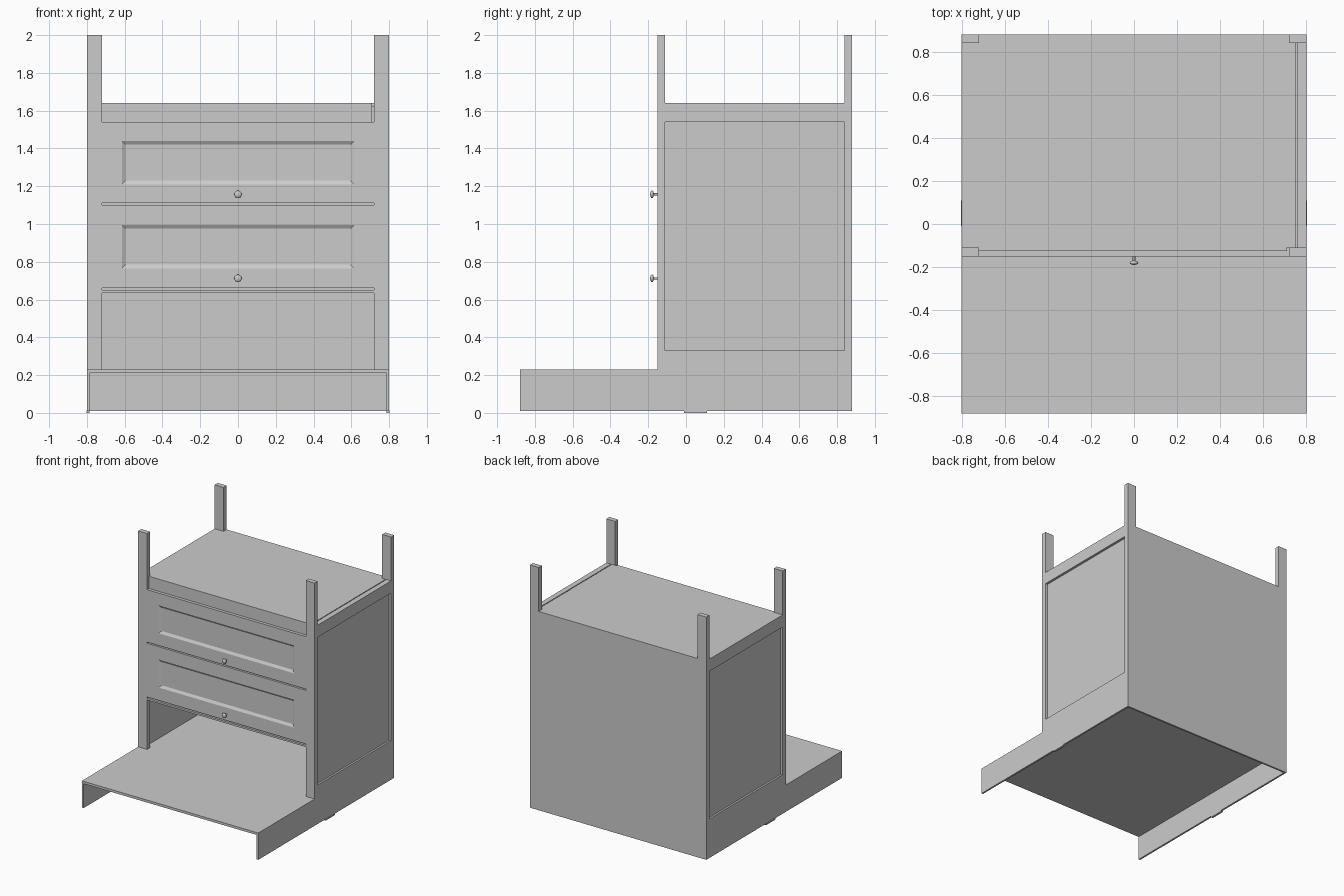
import bpy
import bmesh
from mathutils import Matrix

if "Cube" in bpy.data.objects:
    bpy.data.objects.remove(bpy.data.objects["Cube"])

grey = bpy.data.materials.new("plain grey")
grey.use_nodes = True
colour = (0.6, 0.6, 0.6, 1)
grey.diffuse_color = colour
grey.node_tree.nodes["Principled BSDF"].inputs["Base Color"].default_value = colour


def finish(name, bm):
    bmesh.ops.recalc_face_normals(bm, faces=bm.faces)
    mesh = bpy.data.meshes.new(name)
    bm.to_mesh(mesh)
    bm.free()
    mesh.materials.append(grey)
    obj = bpy.data.objects.new(name, mesh)
    bpy.context.scene.collection.objects.link(obj)
    return obj


def box_mesh(x, y, z):
    bm = bmesh.new()
    bmesh.ops.create_cube(bm, size=1)
    for v in bm.verts:
        v.co = [lo + (c + 0.5) * (hi - lo) for c, (lo, hi) in zip(v.co, (x, y, z))]
    return bm


def box(name, x, y, z):
    return finish(name, box_mesh(x, y, z))


def prism(name, outline, axis, lo, hi):
    """Extrude a flat outline along the x or y axis."""
    bm = bmesh.new()
    place = (lambda a, b: (lo, a, b)) if axis == "x" else (lambda a, b: (a, lo, b))
    face = bm.faces.new([bm.verts.new(place(a, b)) for a, b in outline])
    new = bmesh.ops.extrude_face_region(bm, geom=[face])["geom"]
    for v in new:
        if isinstance(v, bmesh.types.BMVert):
            v.co["xyz".index(axis)] = hi
    return finish(name, bm)


FRONT, BACK, W, P = -0.15, 0.88, 0.80, 0.72

# Base: deck on two side skirts, open at the front
box("base_deck", (-0.785, 0.785), (-0.88, 0.865), (0.21, 0.23))

for side, s in (("left", 1), ("right", -1)):
    def span(a, b):
        return tuple(sorted((s * a, s * b)))
    # Skirt rises into the lower rail of the cabinet side
    prism(side + "_skirt",
          [(-0.88, 0.01), (0.865, 0.01), (0.865, 0.23), (0.84, 0.23), (0.84, 0.33),
           (-0.11, 0.33), (-0.11, 0.23), (-0.88, 0.23)], "x", s * 0.785, s * W)
    box(side + "_front_post", span(P, W), (FRONT, -0.11), (0.23, 2))
    box(side + "_side_panel", span(0.76, 0.78), (-0.11, 0.84), (0.23, 1.54))
    box(side + "_top_rail", span(0.757, W), (-0.11, 0.84), (1.54, 1.64))
    # Small runner under the skirt
    box(side + "_runner", span(0.785, 0.803), (-0.01, 0.11), (0, 0.012))

# Back panel with the rear posts as one board, thin lower edge
prism("back_panel",
      [(-W, 0.23), (W, 0.23), (W, 2), (P, 2), (P, 1.64), (-P, 1.64), (-P, 2), (-W, 2)],
      "y", 0.84, BACK)
box("back_skirt", (-W, W), (0.865, BACK), (0.01, 0.23))

# Cabinet top with the recessed apron below its front edge
box("cabinet_top", (-0.757, 0.75), (-0.11, 0.84), (1.62, 1.64))
box("top_apron", (-P, 0.71), (-0.125, -0.11), (1.53, 1.64))

# Rail over the open bay, and the board behind the drawer gaps
box("bay_rail", (-P, P), (FRONT, 0.84), (0.635, 0.65))
box("drawer_backing", (-P, P), (-0.13, -0.11), (0.65, 1.54))


def drawer(name, z0, z1, panel):
    # Front with a bevelled, sunken panel
    bm = box_mesh((-P, P), (FRONT, -0.125), (z0, z1))
    face = min(bm.faces, key=lambda f: f.calc_center_median().y)
    mid = (z0 + z1) / 2
    for half, margin, depth in ((0.615, 0, 0), (0.595, 0.02, 0.012)):
        bmesh.ops.inset_individual(bm, faces=[face], thickness=0.005)
        centre = face.calc_center_median().z
        for v in face.verts:
            v.co.x = half if v.co.x > 0 else -half
            v.co.z = panel[1] - margin if v.co.z > centre else panel[0] + margin
            v.co.y = FRONT + depth
    finish(name + "_front", bm)

    # Knob: stem and rounded head
    z = panel[0] - 0.053
    bm = bmesh.new()
    turn = Matrix.Rotation(1.5708, 4, "X")
    bmesh.ops.create_cone(bm, cap_ends=True, segments=16, radius1=0.006, radius2=0.006,
                          depth=0.03, matrix=Matrix.Translation((0, -0.162, z)) @ turn)
    bmesh.ops.create_uvsphere(bm, u_segments=20, v_segments=10, radius=0.02,
                              matrix=Matrix.Translation((0, -0.18, z)) @ turn
                              @ Matrix.Diagonal((1, 1, 0.5, 1)))
    for f in bm.faces:
        f.smooth = len(f.verts) < 5
    finish(name + "_knob", bm)


drawer("lower_drawer", 0.66, 1.10, (0.765, 0.995))
drawer("upper_drawer", 1.11, 1.54, (1.21, 1.44))
